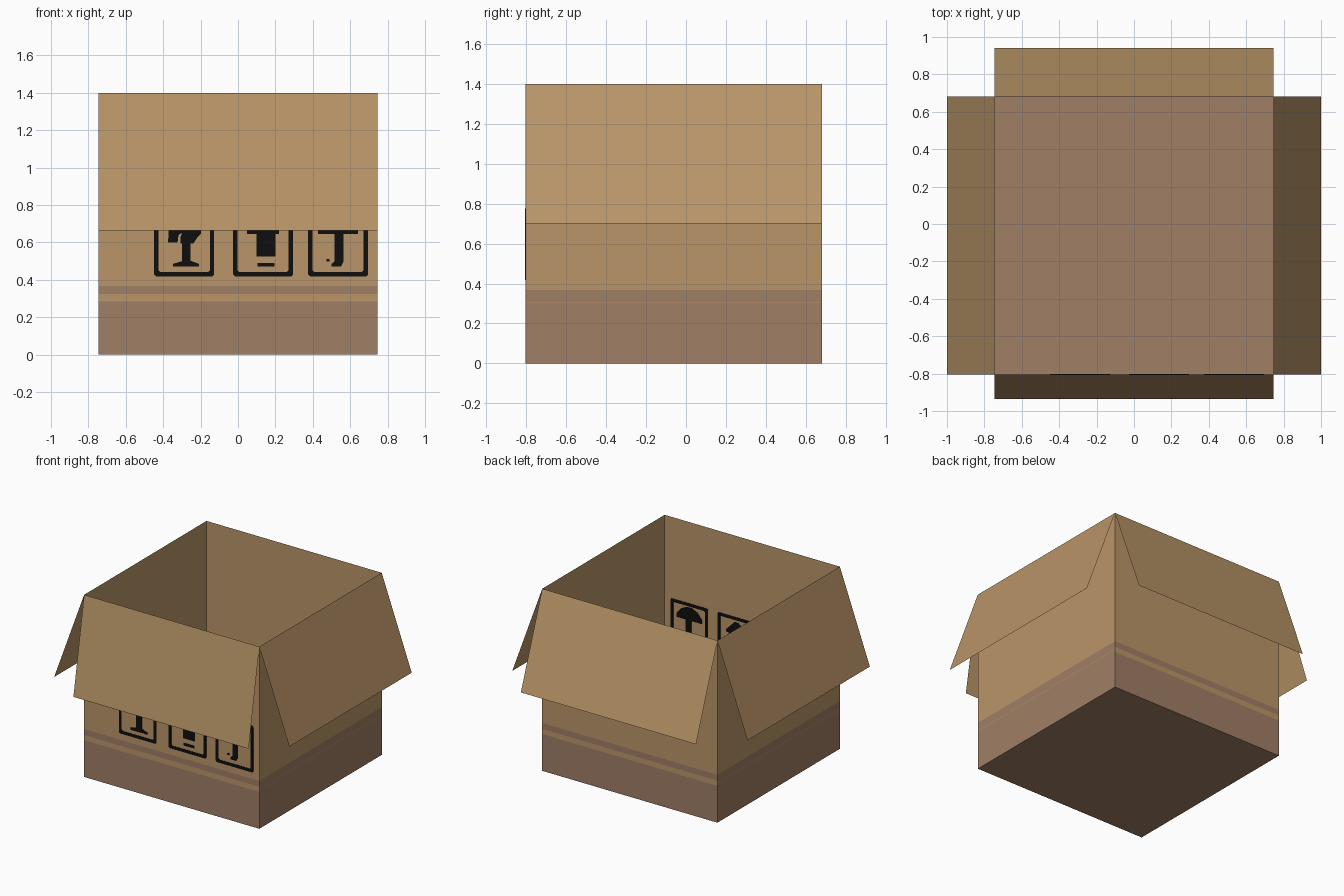
import bpy
import bmesh
from mathutils import Vector

cube = bpy.data.objects.get("Cube")
if cube:
    bpy.data.objects.remove(cube, do_unlink=True)

# Box extents
X, FRONT, BACK, TOP = 0.745, -0.805, 0.682, 1.4


def material(name, rgb):
    """Flat colour given as sRGB bytes, stored as linear values."""
    lin = [((c / 255 + 0.055) / 1.055) ** 2.4 for c in rgb] + [1.0]
    m = bpy.data.materials.new(name)
    m.use_nodes = True
    m.diffuse_color = lin
    m.node_tree.nodes["Principled BSDF"].inputs["Base Color"].default_value = lin
    return m


TAN = material("cardboard tan", (186, 150, 104))
BROWN = material("printed brown", (160, 126, 102))
INK = material("black ink", (14, 14, 14))


def finish(name, bm, mats):
    me = bpy.data.meshes.new(name)
    bm.to_mesh(me)
    bm.free()
    for m in mats:
        me.materials.append(m)
    ob = bpy.data.objects.new(name, me)
    bpy.context.collection.objects.link(ob)
    return ob


def sheet(name, corners, mat):
    bm = bmesh.new()
    bm.faces.new([bm.verts.new(c) for c in corners])
    return finish(name, bm, [mat])


def wall(name, a, b, stripe):
    """Upright sheet from a to b, brown below with one tan stripe across it."""
    bm = bmesh.new()
    levels = [0, *stripe, 0.368, TOP]
    rows = [[bm.verts.new((*p, z)) for p in (a, b)] for z in levels]
    for i, (lo, hi) in enumerate(zip(rows, rows[1:])):
        face = bm.faces.new((lo[0], lo[1], hi[1], hi[0]))
        face.material_index = i % 2
    return finish(name, bm, [BROWN, TAN])


def flap(name, a, b, out, drop):
    """Sheet folded outward and down from the top edge a-b."""
    a, b = Vector((*a, TOP)), Vector((*b, TOP))
    fold = Vector((*out, -drop))
    return sheet(name, [a, a + fold, b + fold, b], TAN)


# Walls, floor and flaps
fr, fl = (-X, FRONT), (X, FRONT)
br, bl = (-X, BACK), (X, BACK)
wide, thin = (0.283, 0.323), (0.302, 0.306)
sheet("floor", [(*p, 0) for p in (fr, br, bl, fl)], BROWN)
wall("front_wall", fr, fl, wide)
wall("left_wall", fl, bl, thin)
wall("back_wall", bl, br, wide)
wall("right_wall", br, fr, thin)
flap("front_flap", fr, fl, (0, -0.13), 0.735)
flap("left_flap", fl, bl, (0.255, 0), 0.7)
flap("back_flap", bl, br, (0, 0.26), 0.698)
flap("right_flap", br, fr, (-0.255, 0), 0.7)


# Printed marks: thin plates set through the front wall so both sides show ink
def thicken(name, bm):
    res = bmesh.ops.extrude_face_region(bm, geom=bm.faces[:])
    verts = [g for g in res["geom"] if isinstance(g, bmesh.types.BMVert)]
    bmesh.ops.translate(bm, verts=verts, vec=(0, 0.006, 0))
    bmesh.ops.recalc_face_normals(bm, faces=bm.faces[:])
    return finish(name, bm, [INK])


def plate(name, cx, outlines):
    bm = bmesh.new()
    for pts in outlines:
        bm.faces.new([bm.verts.new((cx + x, FRONT - 0.003, z)) for x, z in pts])
    bmesh.ops.triangulate(bm, faces=bm.faces[:])
    return thicken(name, bm)


def rect(x0, x1, z0, z1):
    return [(x0, z0), (x1, z0), (x1, z1), (x0, z1)]


def frame(name, cx, w=0.16, z0=0.418, z1=0.775, t=0.023, c=0.01):
    bm = bmesh.new()
    rings = []
    for d in (0, t):
        l, r, b, u = cx - w + d, cx + w - d, z0 + d, z1 - d
        pts = [(l + c, b), (r - c, b), (r, b + c), (r, u - c),
               (r - c, u), (l + c, u), (l, u - c), (l, b + c)]
        rings.append([bm.verts.new((x, FRONT - 0.003, z)) for x, z in pts])
    outer, inner = rings
    for i in range(len(outer)):
        j = (i + 1) % len(outer)
        bm.faces.new((outer[i], outer[j], inner[j], inner[i]))
    return thicken(name, bm)


GLASS, ARROW, UMBRELLA = -0.288, 0.134, 0.535
for label, cx in (("glass", GLASS), ("arrow", ARROW), ("umbrella", UMBRELLA)):
    frame(label + "_frame", cx)

# Cracked goblet: foot, stem, bowl and a loose shard
plate("glass_mark", GLASS, [
    [(-0.06, 0.47), (0.08, 0.47), (0.08, 0.485), (0.04, 0.5),
     (-0.01, 0.5), (-0.06, 0.485)],
    rect(-0.012, 0.034, 0.5, 0.6),
    [(-0.02, 0.595), (0.05, 0.595), (0.07, 0.625), (0.09, 0.645),
     (0.09, 0.74), (0.02, 0.74), (0.05, 0.69), (0.03, 0.645), (-0.02, 0.625)],
    [(-0.085, 0.6), (-0.035, 0.6), (-0.03, 0.64), (-0.005, 0.655),
     (-0.03, 0.74), (-0.08, 0.74), (-0.05, 0.65), (-0.085, 0.62)],
])

# Upward arrow over a bar
plate("arrow_mark", ARROW, [
    rect(-0.034, 0.066, 0.525, 0.645),
    [(-0.086, 0.645), (0.086, 0.645), (0.086, 0.665), (0.016, 0.735),
     (-0.016, 0.735), (-0.086, 0.665)],
    rect(-0.03, 0.06, 0.47, 0.49),
])

# Umbrella: canopy, shaft and hooked handle
plate("umbrella_mark", UMBRELLA, [
    [(-0.107, 0.645), (0.107, 0.645), (0.107, 0.675), (0.07, 0.72),
     (0.02, 0.743), (-0.02, 0.743), (-0.07, 0.72), (-0.107, 0.675)],
    rect(-0.018, 0.03, 0.5, 0.645),
    [(-0.035, 0.47), (0.015, 0.47), (0.03, 0.5), (-0.018, 0.5), (-0.035, 0.485)],
    rect(-0.062, -0.045, 0.498, 0.512),
])
